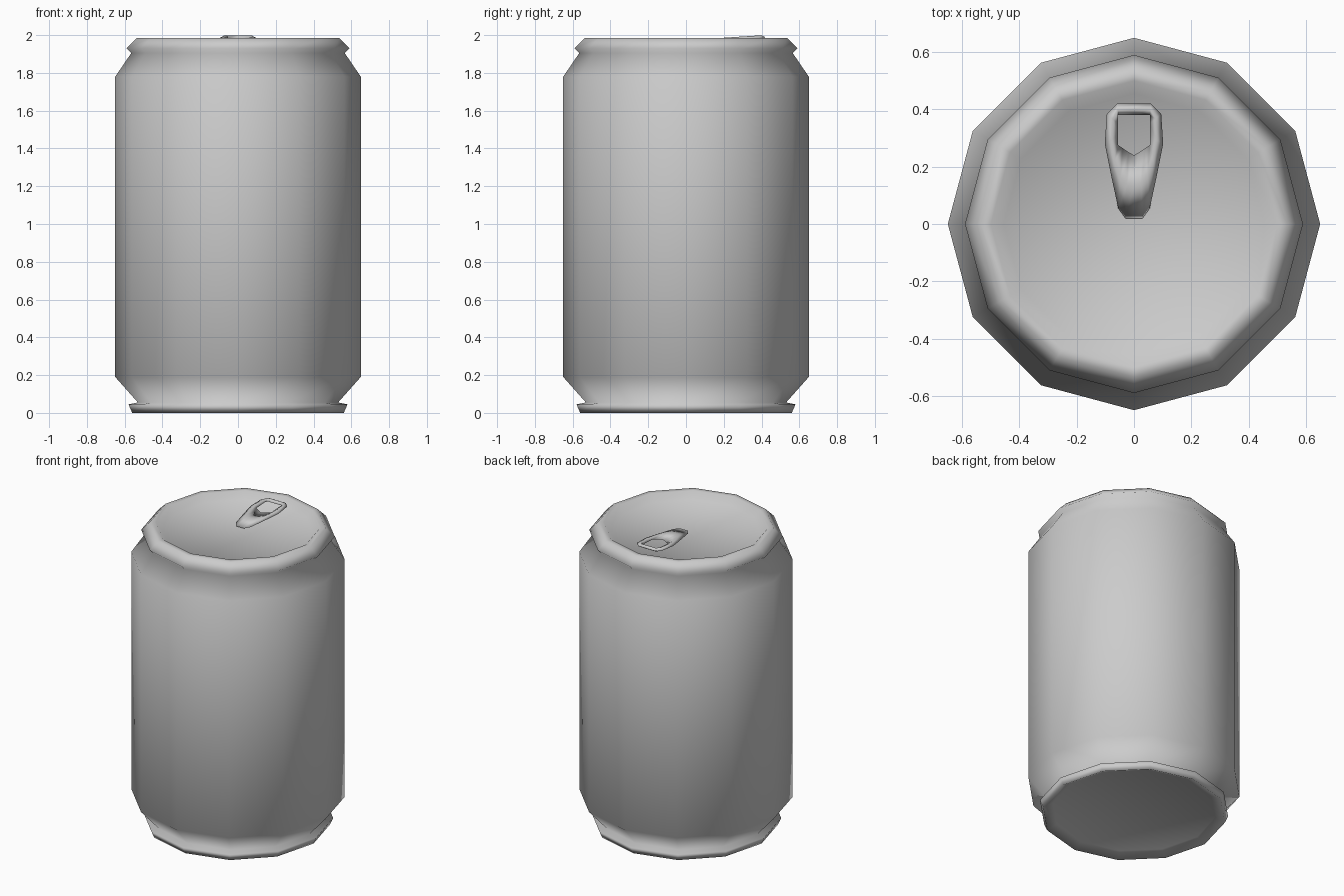
import bpy, bmesh, math

if "Cube" in bpy.data.objects:
    bpy.data.objects.remove(bpy.data.objects["Cube"], do_unlink=True)

SIDES = 12

metal = bpy.data.materials.new("brushed_grey")
metal.use_nodes = True
GREY = (0.6, 0.6, 0.6, 1)
metal.diffuse_color = GREY
metal.node_tree.nodes["Principled BSDF"].inputs["Base Color"].default_value = GREY


def finish(bm, name):
    bmesh.ops.recalc_face_normals(bm, faces=bm.faces)
    for f in bm.faces:
        f.smooth = True
    mesh = bpy.data.meshes.new(name)
    bm.to_mesh(mesh)
    bm.free()
    mesh.materials.append(metal)
    obj = bpy.data.objects.new(name, mesh)
    bpy.context.collection.objects.link(obj)
    return obj


def bridge(bm, a, b):
    n = len(a)
    for i in range(n):
        j = (i + 1) % n
        bm.faces.new((a[i], a[j], b[j], b[i]))


# Can: one lathed profile (radius, height), from dished base up to recessed lid
profile = [(0.50, 0.03), (0.56, 0.0), (0.58, 0.045), (0.53, 0.055),
           (0.65, 0.19), (0.65, 1.78), (0.565, 1.905), (0.59, 1.93),
           (0.535, 1.985), (0.50, 1.985), (0.455, 1.945)]
bm = bmesh.new()
rings = []
for r, z in profile:
    angles = [math.tau * i / SIDES for i in range(SIDES)]
    rings.append([bm.verts.new((r * math.cos(a), r * math.sin(a), z)) for a in angles])
for low, high in zip(rings, rings[1:]):
    bridge(bm, low, high)
bm.faces.new(rings[0])
bm.faces.new(rings[-1])
finish(bm, "can_body")

# Pull tab: tilted ring between an outer outline and a pointed finger hole
outer = [(0, .02), (.03, .02), (.055, .055), (.08, .17),
         (.102, .28), (.095, .385), (.06, .42), (0, .42)]
hole = [(0, .24), (.02, .251), (.04, .265), (.055, .275),
        (.055, .31), (.055, .35), (.055, .38), (0, .38)]


def mirrored(half):
    return half + [(-x, y) for x, y in half[-2:0:-1]]


def tab_ring(bm, points, lift):
    return [bm.verts.new((x, y, 1.961 + 0.065 * y + lift)) for x, y in points]


outer, hole = mirrored(outer), mirrored(hole)
middle = [((a + c) / 2, (b + d) / 2) for (a, b), (c, d) in zip(outer, hole)]
bm = bmesh.new()
loops = [tab_ring(bm, outer, 0), tab_ring(bm, middle, 0.012),
         tab_ring(bm, hole, 0), tab_ring(bm, middle, -0.012)]
for i in range(4):
    bridge(bm, loops[i], loops[(i + 1) % 4])
finish(bm, "pull_tab")
